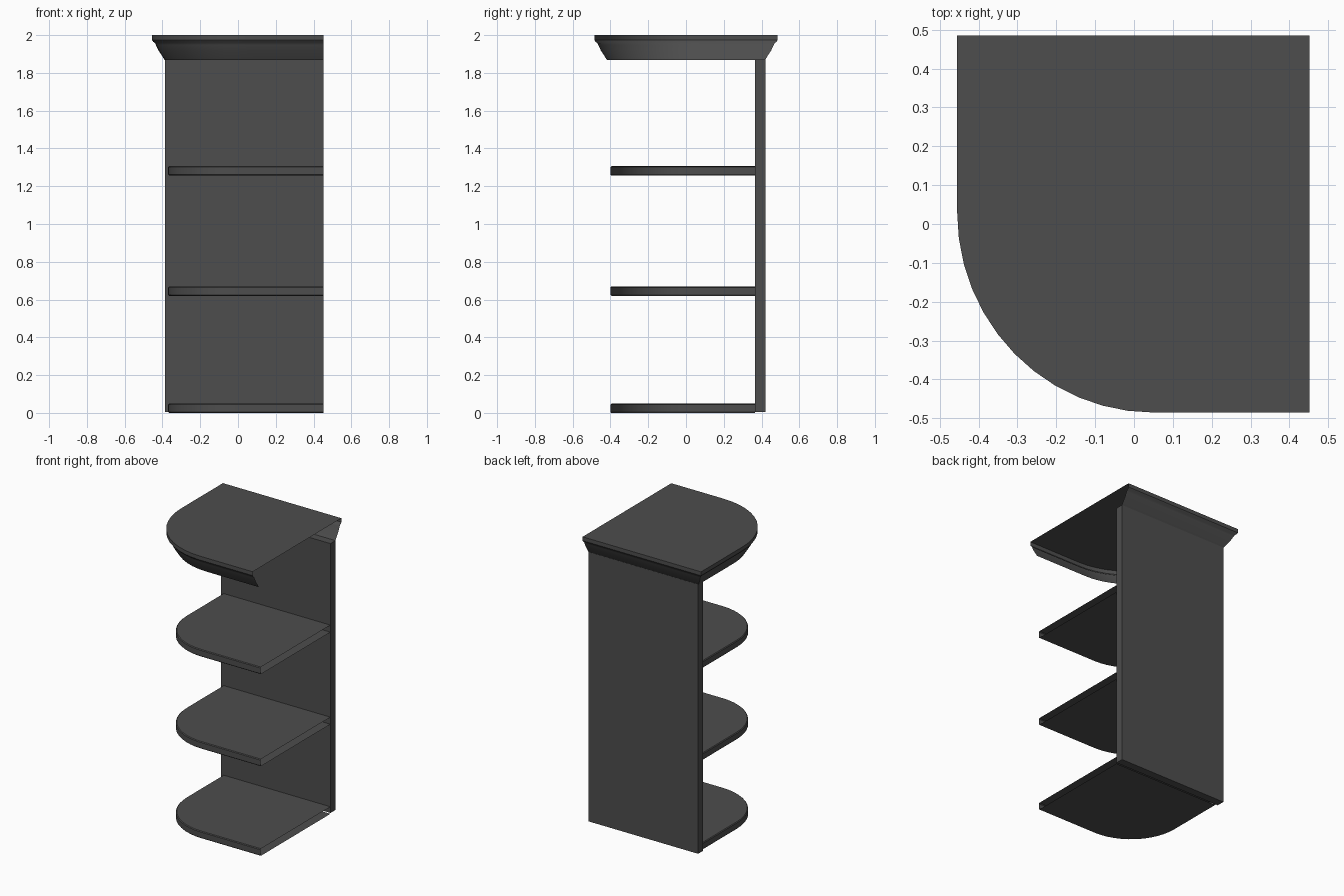
import bpy, bmesh, math

if "Cube" in bpy.data.objects:
    bpy.data.objects.remove(bpy.data.objects["Cube"])

RIGHT = 0.452

# Dark charcoal finish for every part
dark = bpy.data.materials.new("charcoal")
dark.diffuse_color = (0.075, 0.075, 0.075, 1)
dark.use_nodes = True
dark.node_tree.nodes["Principled BSDF"].inputs["Base Color"].default_value = dark.diffuse_color


def outline(left, front, back, rx, ry):
    """Open path: back right -> back left -> rounded corner -> front right."""
    pts = [(RIGHT, back), (left, back)]
    for i in range(13):
        a = math.radians(180 + 90 * i / 12)
        pts.append((left + rx + rx * math.cos(a), front + ry + ry * math.sin(a)))
    pts.append((RIGHT, front))
    return pts


def finish(bm, name):
    bmesh.ops.recalc_face_normals(bm, faces=bm.faces)
    me = bpy.data.meshes.new(name)
    bm.to_mesh(me)
    bm.free()
    me.materials.append(dark)
    ob = bpy.data.objects.new(name, me)
    bpy.context.collection.objects.link(ob)
    bpy.ops.object.select_all(action='DESELECT')
    bpy.context.view_layer.objects.active = ob
    ob.select_set(True)
    bpy.ops.object.shade_smooth_by_angle(angle=math.radians(30))


def shell(name, rows, back_wall, floor):
    """Stack outlines (path, z) into a banded shell with a flat top, open on the right."""
    bm = bmesh.new()
    rings = [[bm.verts.new((x, y, z)) for x, y in path] for path, z in rows]
    for a, b in zip(rings, rings[1:]):
        for i in range(0 if back_wall else 1, len(a) - 1):
            bm.faces.new((a[i], a[i + 1], b[i + 1], b[i]))
    bm.faces.new(rings[0])
    if floor:
        bm.faces.new(rings[-1])
    finish(bm, name)


# Flat upright back panel
bm = bmesh.new()
bmesh.ops.create_cube(bm, size=1)
for v in bm.verts:
    v.co.x = RIGHT if v.co.x > 0 else -0.387
    v.co.y = 0.42 if v.co.y > 0 else 0.365
    v.co.z = 1.87 if v.co.z > 0 else 0.006
finish(bm, "back_panel")

# Three rounded shelves, butting against the panel
for name, z0 in (("bottom_shelf", 0.0), ("middle_shelf", 0.62), ("upper_shelf", 1.257)):
    profile = [(0.005, 0.049), (0.0, 0.044), (0.0, 0.005), (0.005, 0.0)]
    shell(name, [(outline(-0.37 + o, -0.40 + o, 0.365, 0.365 - o, 0.365 - o), z0 + h)
                 for o, h in profile], False, True)

# Crown moulding: flat top with a stepped, sloping band underneath
profile = [(0.0, 2.0), (0.0, 1.973), (0.006, 1.965), (0.016, 1.957),
           (0.020, 1.948), (0.034, 1.919), (0.067, 1.868)]
shell("crown_top", [(outline(-0.455 + o, -0.485 + o, 0.485 - o, 0.505 - o, 0.515 - o), z)
                    for o, z in profile], True, False)
